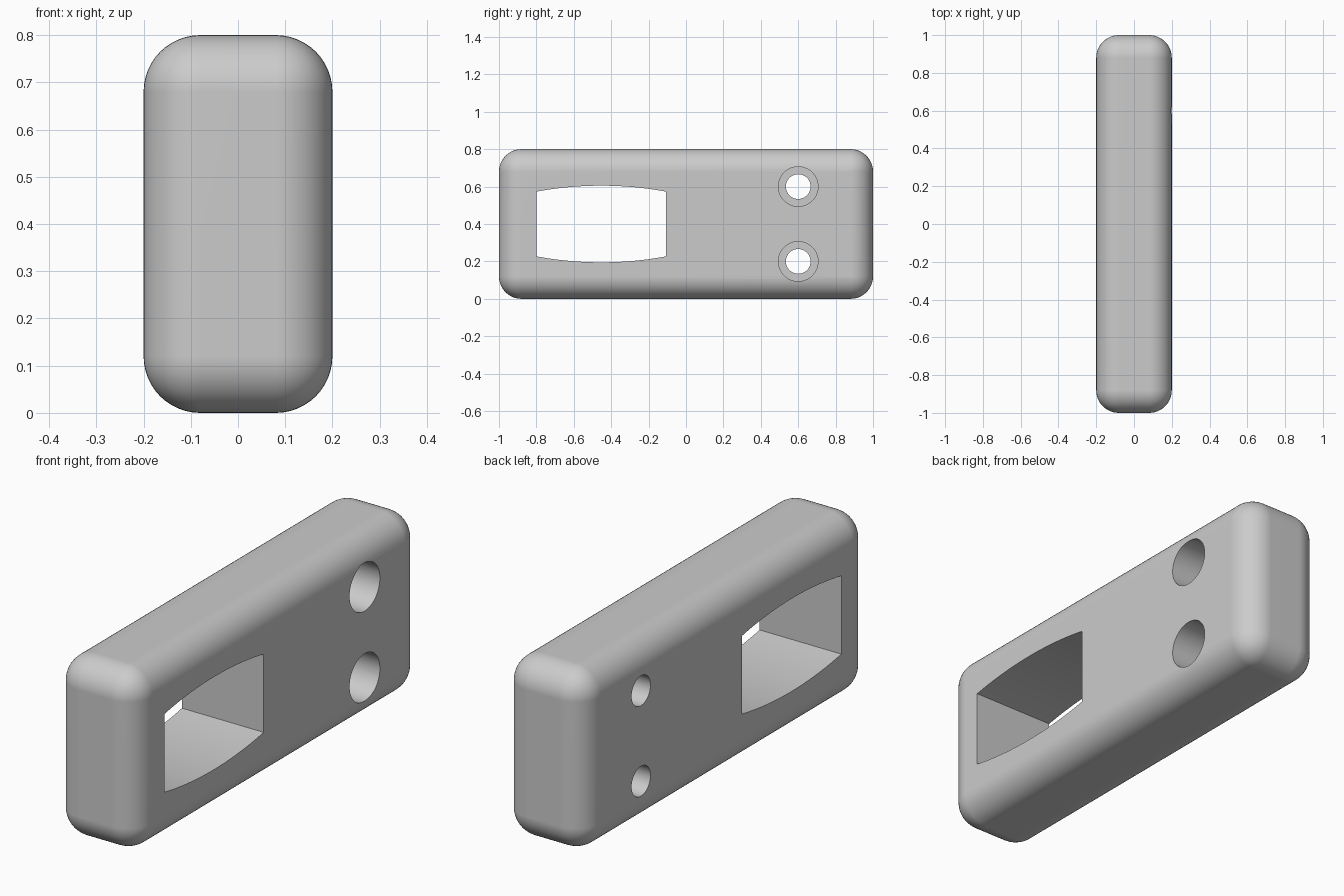
import bpy, bmesh, math

if "Cube" in bpy.data.objects:
    bpy.data.objects.remove(bpy.data.objects["Cube"])

LENGTH, WIDTH, HEIGHT, ROUND = 2.0, 0.4, 0.8, 0.12

grey = bpy.data.materials.new("plain grey")
grey.use_nodes = True
colour = (0.6, 0.6, 0.6, 1)
grey.diffuse_color = colour
grey.node_tree.nodes["Principled BSDF"].inputs["Base Color"].default_value = colour


def apply(obj, kind, **settings):
    mod = obj.modifiers.new(kind.lower(), kind)
    for key, value in settings.items():
        setattr(mod, key, value)
    bpy.context.view_layer.objects.active = obj
    bpy.ops.object.modifier_apply(modifier=mod.name)


def cut(obj, cutter):
    apply(obj, 'BOOLEAN', object=cutter, operation='DIFFERENCE', solver='EXACT')
    bpy.data.objects.remove(cutter)


def prism(name, outline, x0, x1):
    """Extrude a (y, z) outline along x."""
    bm = bmesh.new()
    face = bm.faces.new([bm.verts.new((x0, y, z)) for y, z in outline])
    ext = bmesh.ops.extrude_face_region(bm, geom=[face])["geom"]
    verts = [g for g in ext if isinstance(g, bmesh.types.BMVert)]
    bmesh.ops.translate(bm, verts=verts, vec=(x1 - x0, 0, 0))
    bmesh.ops.recalc_face_normals(bm, faces=bm.faces)
    mesh = bpy.data.meshes.new(name)
    bm.to_mesh(mesh)
    bm.free()
    obj = bpy.data.objects.new(name, mesh)
    bpy.context.collection.objects.link(obj)
    obj.hide_render = True
    return obj


def circle(y, z, r, n=64):
    return [(y + r * math.cos(math.tau * i / n), z + r * math.sin(math.tau * i / n))
            for i in range(n)]


# Rounded block
bpy.ops.mesh.primitive_cube_add(size=1, location=(0, 0, HEIGHT / 2))
body = bpy.context.object
body.name = body.data.name = "rounded_block"
body.scale = (WIDTH, LENGTH, HEIGHT)
bpy.ops.object.transform_apply(location=True, rotation=False, scale=True)
body.data.materials.append(grey)
apply(body, 'BEVEL', width=ROUND, segments=12, limit_method='NONE')

# Window with gently bowed top and bottom
y_mid, half, z_mid, z_end, sag = -0.453, 0.347, 0.4, 0.173, 0.032
radius = (half ** 2 + sag ** 2) / (2 * sag)
steps = 24
bow = []
for i in range(steps + 1):
    t = -half + 2 * half * i / steps
    bow.append((t, z_end + sag - radius + math.sqrt(radius ** 2 - t ** 2)))
outline = [(y_mid + t, z_mid + h) for t, h in bow]
outline += [(y_mid + t, z_mid - h) for t, h in reversed(bow)]
cut(body, prism("window_cutter", outline, -WIDTH, WIDTH))

# Two through holes, counterbored from the left side
for z in (0.2, 0.6):
    cut(body, prism("hole_cutter", circle(0.6, z, 0.066), -WIDTH, WIDTH))
    cut(body, prism("counterbore_cutter", circle(0.6, z, 0.106), 0, WIDTH))

# Smooth rounding with crisp cut edges and flat sides
bpy.ops.object.select_all(action='DESELECT')
body.select_set(True)
bpy.context.view_layer.objects.active = body
bpy.ops.object.shade_smooth_by_angle(angle=math.radians(30))
body.modifiers.new("flat_sides", 'WEIGHTED_NORMAL').keep_sharp = True
